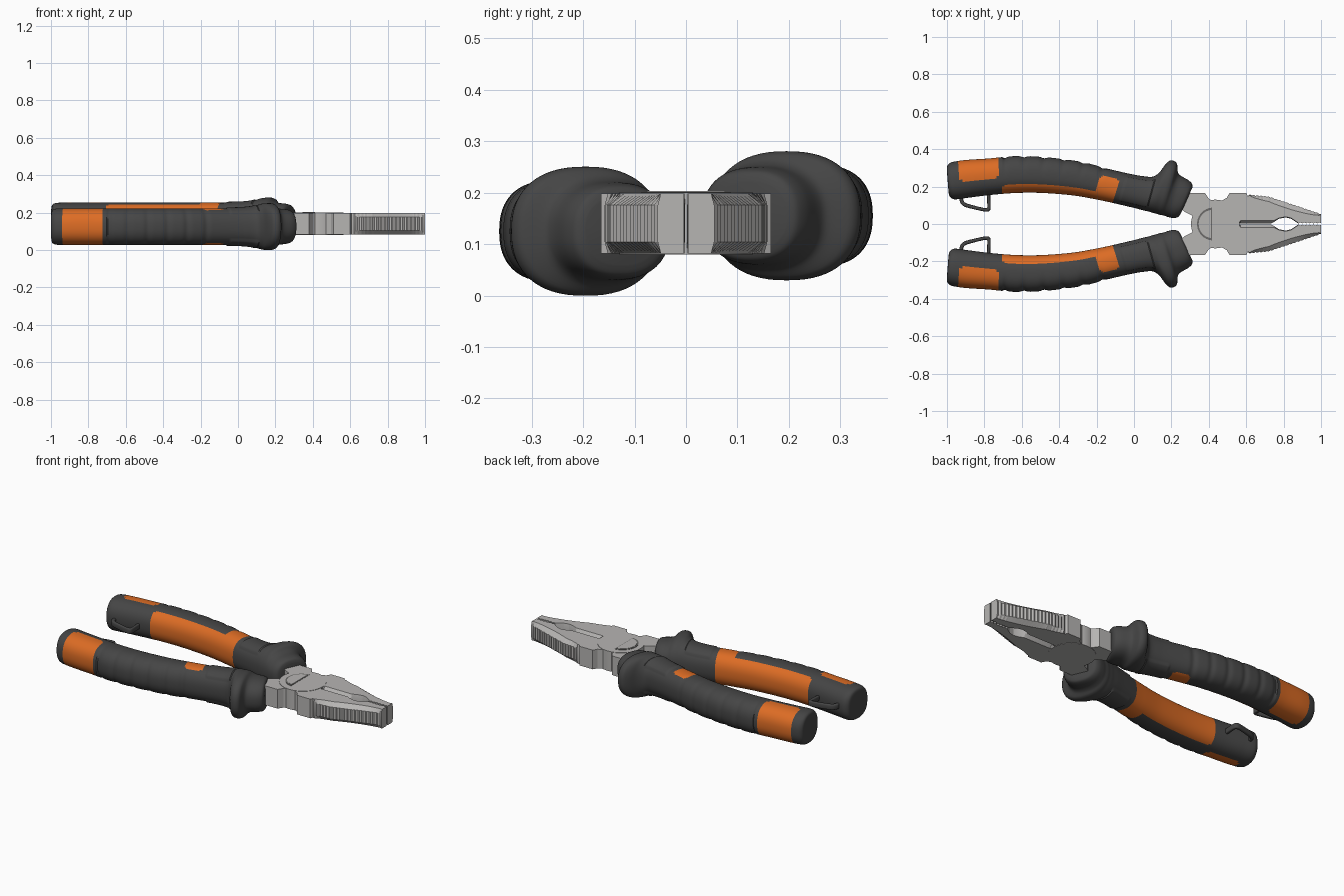
import bpy, bmesh, math
from mathutils import Vector

if "Cube" in bpy.data.objects:
    bpy.data.objects.remove(bpy.data.objects["Cube"])

MID = 0.14  # height of the symmetry axis; second half is the first turned 180 deg about x


def mat(name, rgb):
    m = bpy.data.materials.new(name)
    m.diffuse_color = (*rgb, 1)
    m.use_nodes = True
    m.node_tree.nodes["Principled BSDF"].inputs["Base Color"].default_value = m.diffuse_color
    return m


DARK = mat("dark_rubber", (0.06, 0.06, 0.06))
ORANGE = mat("orange_rubber", (0.72, 0.15, 0.018))
STEEL = mat("steel", (0.47, 0.46, 0.45))
SHADE = mat("dark_steel", (0.15, 0.148, 0.142))


def finish(name, bm, mats, angle=35, twin=None):
    bmesh.ops.recalc_face_normals(bm, faces=bm.faces)
    me = bpy.data.meshes.new(name)
    bm.to_mesh(me)
    bm.free()
    for m in mats:
        me.materials.append(m)
    ob = bpy.data.objects.new(name, me)
    ob.location.z = MID
    bpy.context.collection.objects.link(ob)
    bpy.ops.object.select_all(action='DESELECT')
    ob.select_set(True)
    bpy.context.view_layer.objects.active = ob
    bpy.ops.object.shade_smooth_by_angle(angle=math.radians(angle))
    if twin:
        other = ob.copy()
        other.name = twin
        other.rotation_euler.x = math.pi
        bpy.context.collection.objects.link(other)
    return ob


def resample(keys, step):
    """Catmull-Rom through the key sections, denser where they are far apart."""
    out = []
    K = [Vector(k) for k in keys]
    for i in range(len(K) - 1):
        a, b, c, d = K[max(i - 1, 0)], K[i], K[i + 1], K[min(i + 2, len(K) - 1)]
        n = max(2, round((c - b).length / step))
        lim = (c - b).length
        ta, tb = (c - a) / 2, (d - b) / 2
        ta = ta * min(1, lim / (ta.length + 1e-9))
        tb = tb * min(1, lim / (tb.length + 1e-9))
        for j in range(n):
            t = j / n
            out.append(b * (2*t**3 - 3*t**2 + 1) + ta * (t**3 - 2*t**2 + t)
                       + c * (3*t**2 - 2*t**3) + tb * (t**3 - t**2))
    return out + [K[-1]]


def loft(secs, nseg, power, z0, shape=None, paint=None):
    """Sections are (outer x, outer y, inner x, inner y, half height)."""
    bm = bmesh.new()
    rings, xs = [], [(s[0] + s[2]) / 2 for s in secs]
    ang = [2 * math.pi * j / nseg for j in range(nseg)]
    for s, x in zip(secs, xs):
        o, i = Vector((s[0], s[1], 0)), Vector((s[2], s[3], 0))
        ring = []
        for a in ang:
            c = math.copysign(abs(math.cos(a)) ** (2 / power), math.cos(a))
            v = math.copysign(abs(math.sin(a)) ** (2 / power), math.sin(a))
            g = shape(x, math.cos(a), math.sin(a)) if shape else 0
            ring.append(bm.verts.new((o + i) / 2 + (o - i) / 2 * c * (1 + g)
                                     + Vector((0, 0, z0 + s[4] * v * (1 + g)))))
        rings.append(ring)
    for k in range(len(rings) - 1):
        for j in range(nseg):
            n = (j + 1) % nseg
            f = bm.faces.new((rings[k][j], rings[k][n], rings[k + 1][n], rings[k + 1][j]))
            if paint:
                f.material_index = paint((xs[k] + xs[k + 1]) / 2, math.cos((j + .5) * 2 * math.pi / nseg))
    bm.faces.new(rings[0])
    bm.faces.new(rings[-1])
    return bm


# ---- handles: lofted grip with thumb guard ----
HANDLE = [
    (-1.0, .28, -.992, .175, .06), (-.998, .312, -.985, .146, .088), (-.975, .33, -.96, .132, .097),
    (-.9, .342, -.89, .14, .098), (-.78, .35, -.77, .155, .098), (-.63, .363, -.63, .166, .098),
    (-.47, .357, -.49, .166, .098), (-.28, .332, -.32, .152, .098), (-.13, .293, -.18, .127, .098),
    (-.03, .27, -.08, .105, .098), (.04, .257, 0, .086, .1), (.1, .253, .05, .073, .106),
    (.135, .275, .08, .066, .116), (.165, .315, .1, .06, .123), (.19, .338, .12, .055, .125),
    (.215, .337, .135, .05, .125), (.23, .322, .145, .048, .12), (.235, .275, .16, .045, .105),
    (.25, .258, .18, .038, .097), (.29, .235, .21, .032, .093), (.31, .215, .235, .037, .085),
    (.312, .195, .25, .055, .065)]


def in_box(x, c, x0, x1, c0, c1, rx=.03, rc=.2):
    """Rounded rectangle in (length, across) space."""
    dx = max(x0 + rx - x, x - x1 + rx, 0) / rx
    dc = max(c0 + rc - c, c - c1 + rc, 0) / rc
    return dx * dx + dc * dc < 1


def pads(x, c):
    end_pad = in_box(x, c, -.935, -.72, -.08, 2)
    palm_pad = in_box(x, c, -.71, -.09, -2, -.48)
    tab = in_box(x, c, -.19, -.09, -2, .45, .02)
    return int(end_pad or palm_pad or tab)


def relief(x, c, s):
    g = 0
    if -.7 < x < -.14 and c > 0:          # finger grooves on the outer side
        g -= .07 * c * abs(math.cos(math.pi * (x + .69) / .1)) ** 8
    if -.06 < x < .09 and abs(c) < .75:   # raised panel behind the thumb guard
        g += .05
    return g


finish("upper_handle", loft(resample(HANDLE, .01), 64, 2.35, .015, relief, pads),
       [DARK, ORANGE], 40, "lower_handle")

# ---- lanyard loops on the inside of the handles ----
LOOP = [(-.935, .16, -.915, .16, .016), (-.93, .115, -.912, .125, .016), (-.905, .092, -.895, .11, .016),
        (-.8, .067, -.8, .085, .016), (-.775, .068, -.788, .086, .016), (-.766, .085, -.784, .09, .016),
        (-.77, .18, -.788, .18, .016)]
finish("upper_lanyard_loop", loft(resample(LOOP, .02), 16, 4, .01), [DARK], 40, "lower_lanyard_loop")

# ---- jaws: outline points are (x, y at mid thickness, y at the faces) ----
outline = [(.42, .002, .002), (.56, .002, .002), (.57, .002, .02), (.73, .002, .02), (.75, .012, .02),
           (.775, .028, .032), (.81, .035, .039), (.84, .028, .032), (.87, .008, .012)]
outline += [(.88 + .01 * i, .003 + .006 * (i % 2),) * 1 + (.003 + .006 * (i % 2),) for i in range(12)]
outline.append((1.0, .004, .004))


def jaw_edge(x):
    pts = [(.62, .158), (.72, .148), (.83, .112), (1.0, .055)]
    for (a, ya), (b, yb) in zip(pts, pts[1:]):
        if x <= b:
            return ya + (yb - ya) * (x - a) / (b - a)
    return pts[-1][1]


for i in range(39):                       # ribbed outer edge
    x = 1.0 - .38 * i / 38
    y = jaw_edge(x) - (.005 if i % 2 else 0)
    outline.append((x, y, jaw_edge(x) - .006 - .026 * math.sin(math.pi * min(1, i / 38)) ** .6))
outline += [(x, y, y) for x, y in [(.608, .15), (.6, .165), (.51, .165), (.496, .14), (.46, .12), (.425, .118),
                                   (.4, .135), (.38, .165), (.24, .165), (.2, .13), (.27, .065), (.34, .03)]]
bm = bmesh.new()
layers = []
for z, k in ((-.058, 2), (-.036, 1), (.036, 1), (.058, 2)):
    layers.append([bm.verts.new((p[0], p[k], z)) for p in outline])
n = len(outline)
for lo, hi in zip(layers, layers[1:]):
    for j in range(n):
        bm.faces.new((lo[j], lo[(j + 1) % n], hi[(j + 1) % n], hi[j]))
caps = [bm.faces.new(layers[0]), bm.faces.new(layers[-1])]
bmesh.ops.triangulate(bm, faces=caps)
finish("upper_jaw", bm, [STEEL], 20, "lower_jaw")


# ---- pivot: round joint boss and half-round inset ----
def plate(name, cx, r, a0, a1, z0, z1, m):
    bm = bmesh.new()
    full = a1 - a0 > 359
    cnt = 64
    pts = [math.radians(a0 + (a1 - a0) * i / (cnt if full else cnt - 1)) for i in range(cnt)]
    f = bm.faces.new([bm.verts.new((cx + r * math.cos(a), r * math.sin(a), z0)) for a in pts])
    up = bmesh.ops.extrude_face_region(bm, geom=[f])
    bmesh.ops.translate(bm, vec=(0, 0, z1 - z0),
                        verts=[v for v in up["geom"] if isinstance(v, bmesh.types.BMVert)])
    finish(name, bm, [m], 30)


plate("pivot_boss", .435, .13, 0, 360, -.06, .06, STEEL)
plate("pivot_inset_rim", .425, .088, 95, 265, .058, .0615, SHADE)
plate("pivot_inset", .422, .076, 97, 263, .059, .063, STEEL)
